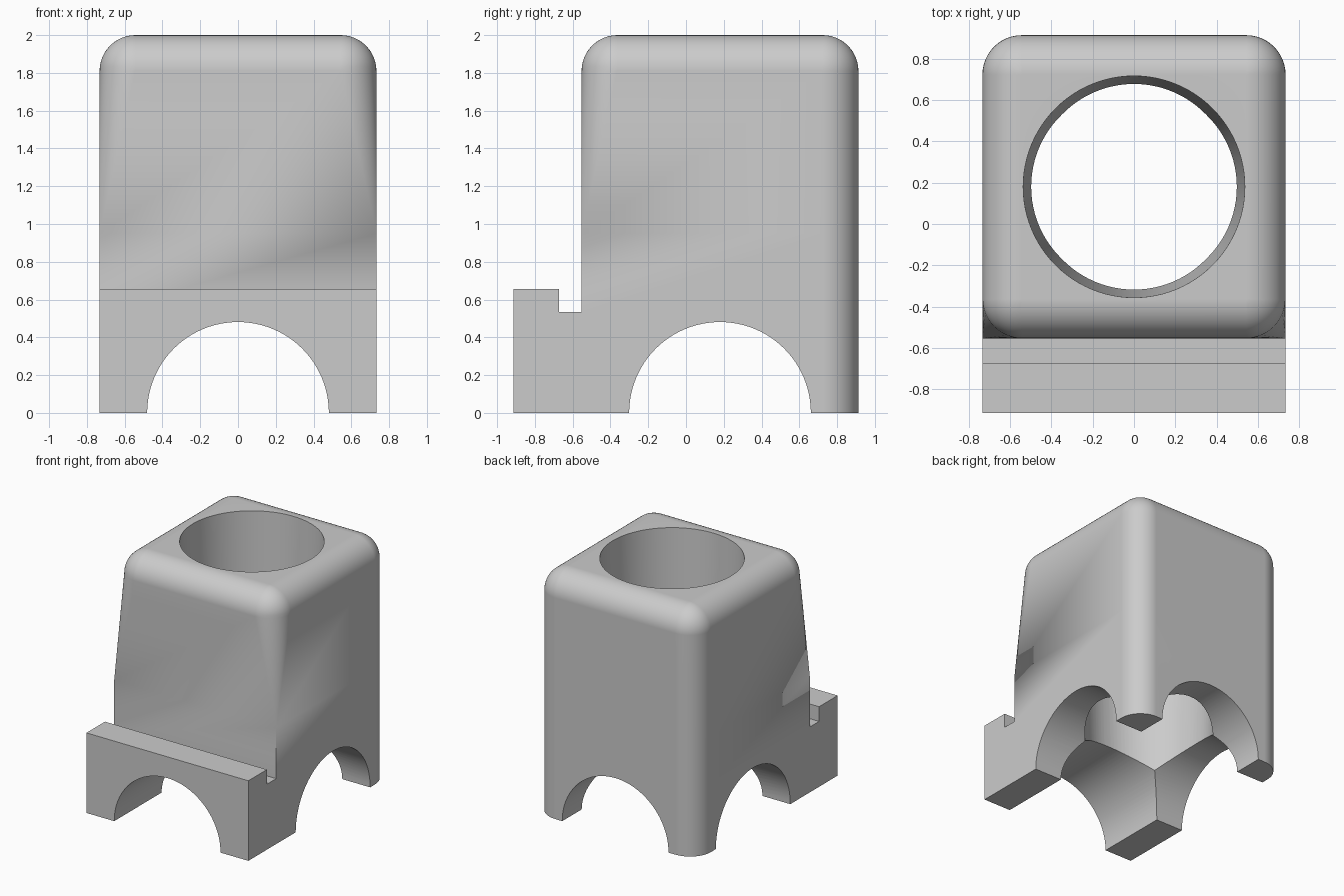
import bpy, bmesh, math
from mathutils import Matrix

if "Cube" in bpy.data.objects:
    bpy.data.objects.remove(bpy.data.objects["Cube"], do_unlink=True)

HALF = 0.733                 # half width
FRONT, BACK = -0.553, 0.913  # tower depth
MID = (FRONT + BACK) / 2
R = 0.19                     # fillet radius
SEG = 12

grey = bpy.data.materials.new("Plain Grey")
grey.use_nodes = True
colour = (0.6, 0.6, 0.6, 1)
grey.diffuse_color = colour
grey.node_tree.nodes["Principled BSDF"].inputs["Base Color"].default_value = colour


def section(bm, z, front_r, back_r, inset=0):
    """Rounded rectangle ring with separate front and back corner radii."""
    ring = []
    corners = [(1, 1, back_r), (-1, 1, back_r), (-1, -1, front_r), (1, -1, front_r)]
    for k, (sx, sy, r) in enumerate(corners):
        cx = sx * (HALF - inset - r)
        cy = MID + sy * ((BACK - FRONT) / 2 - inset - r)
        for i in range(SEG + 1):
            a = math.pi / 2 * (k + i / SEG)
            ring.append(bm.verts.new((cx + r * math.cos(a), cy + r * math.sin(a), z)))
    return ring


# Tower: lofted sections, front corners fading from sharp to rounded
bm = bmesh.new()
rings = [section(bm, 0, 0, R), section(bm, 0.535, 0, R),
         section(bm, 0.95, 0, R), section(bm, 2 - R, R, R)]
for i in range(1, SEG + 1):
    a = math.pi / 2 * i / SEG
    r = R * math.cos(a)
    rings.append(section(bm, 2 - R + R * math.sin(a), r, r, R - r))
n = len(rings[0])
for low, high in zip(rings, rings[1:]):
    for i in range(n):
        j = (i + 1) % n
        bm.faces.new((low[i], low[j], high[j], high[i]))
bm.faces.new(rings[-1])
bm.faces.new(rings[0][::-1])
bmesh.ops.remove_doubles(bm, verts=bm.verts, dist=1e-5)
bmesh.ops.recalc_face_normals(bm, faces=bm.faces)


def pull(face, offset):
    new = bmesh.ops.extrude_discrete_faces(bm, faces=[face])["faces"][0]
    bmesh.ops.translate(bm, verts=new.verts, vec=offset)
    return new


# Front step: groove floor, then the raised lip
bm.normal_update()
face = next(f for f in bm.faces if f.normal.y < -0.99
            and f.calc_center_median().z < 0.4)
face = pull(face, (0, -0.12, 0))
pull(face, (0, -0.24, 0))
bm.normal_update()
lip = next(f for f in bm.faces if f.normal.z > 0.99
           and f.calc_center_median().y < -0.7)
pull(lip, (0, 0, 0.12))
bmesh.ops.recalc_face_normals(bm, faces=bm.faces)
mesh = bpy.data.meshes.new("tower_body")
bm.to_mesh(mesh)
bm.free()
mesh.materials.append(grey)
body = bpy.data.objects.new("tower_body", mesh)
bpy.context.collection.objects.link(body)


def cut(name, r1, r2, depth, matrix):
    """Subtract a round cutter from the body."""
    cb = bmesh.new()
    bmesh.ops.create_cone(cb, cap_ends=True, segments=96, radius1=r1,
                          radius2=r2, depth=depth, matrix=matrix)
    me = bpy.data.meshes.new(name)
    cb.to_mesh(me)
    cb.free()
    me.materials.append(grey)
    cutter = bpy.data.objects.new(name, me)
    cutter.hide_render = True
    bpy.context.collection.objects.link(cutter)
    mod = body.modifiers.new(name, 'BOOLEAN')
    mod.operation = 'DIFFERENCE'
    mod.solver = 'EXACT'
    mod.object = cutter
    bpy.ops.object.modifier_apply(modifier=name)
    bpy.data.objects.remove(cutter, do_unlink=True)


bpy.ops.object.select_all(action='DESELECT')
bpy.context.view_layer.objects.active = body
body.select_set(True)

# Tapered well and two crossing arched tunnels
centre = Matrix.Translation((0, MID, 0))
quarter = math.pi / 2
cut("well_cutter", 0.48, 0.541, 2.4, Matrix.Translation((0, MID, 1)))
cut("side_tunnel_cutter", 0.481, 0.481, 4, centre @ Matrix.Rotation(quarter, 4, 'Y'))
cut("front_tunnel_cutter", 0.481, 0.481, 4, centre @ Matrix.Rotation(quarter, 4, 'X'))

bpy.ops.object.shade_smooth_by_angle(angle=math.radians(25))
weighted = body.modifiers.new("Even Shading", 'WEIGHTED_NORMAL')
weighted.keep_sharp = True
